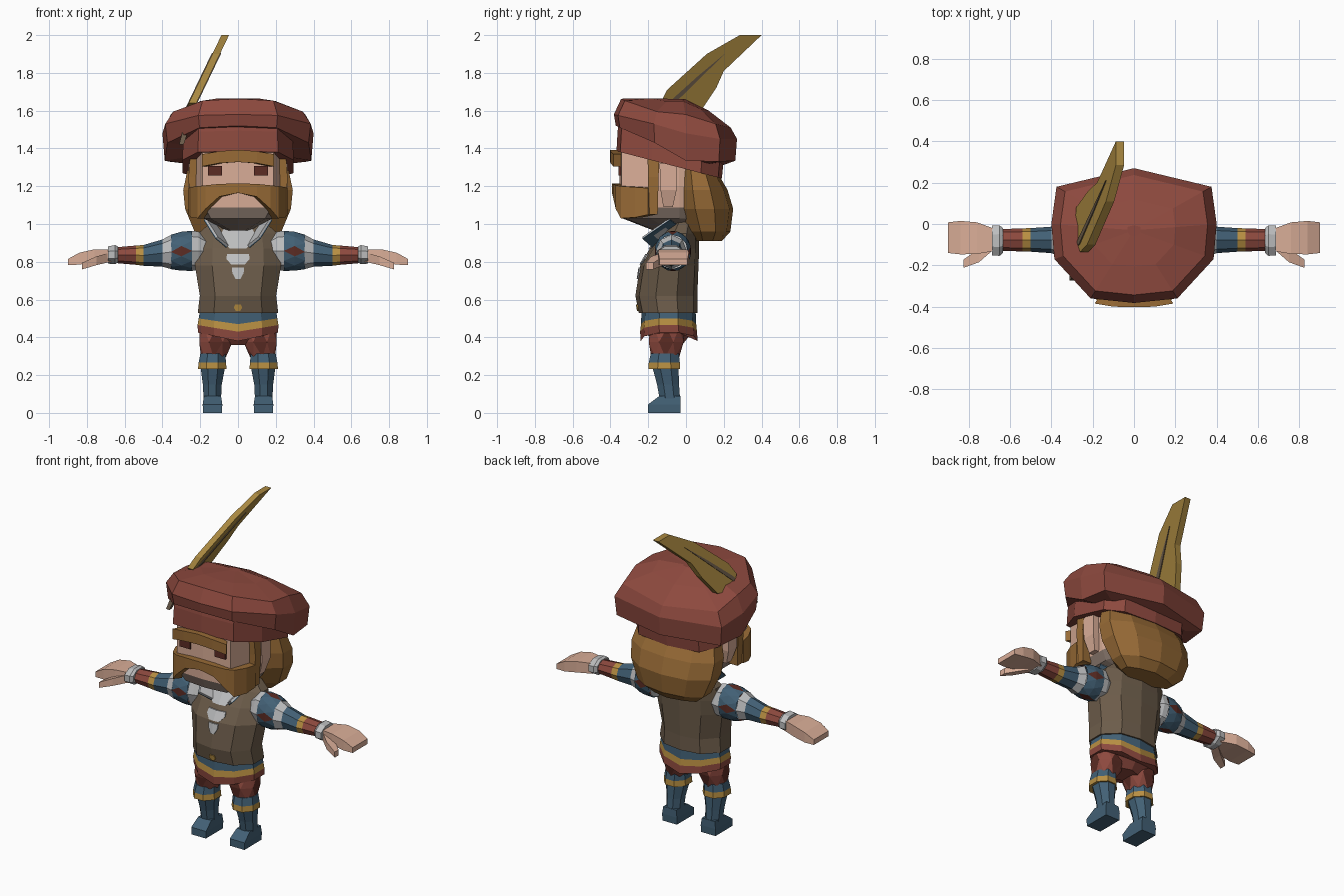
import bpy, bmesh, math

if "Cube" in bpy.data.objects:
    bpy.data.objects.remove(bpy.data.objects["Cube"])


def colour(name, r, g, b):
    m = bpy.data.materials.new(name)
    lin = [((c / 255 + 0.055) / 1.055) ** 2.4 for c in (r, g, b)]
    m.diffuse_color = (*lin, 1)
    m.use_nodes = True
    m.node_tree.nodes["Principled BSDF"].inputs["Base Color"].default_value = m.diffuse_color
    return m


RED = colour("brick red", 141, 73, 62)
DARK = colour("dark red", 92, 44, 36)
SKIN = colour("skin", 218, 174, 152)
VEST = colour("vest brown", 108, 92, 74)
HAIR = colour("ginger hair", 152, 107, 54)
BLUE = colour("slate blue", 66, 96, 117)
GOLD = colour("gold", 184, 143, 66)
WHITE = colour("linen white", 188, 189, 190)
STUBBLE = colour("stubble", 138, 121, 110)
PLUME = colour("plume olive", 170, 137, 65)


def make(name, verts, faces, mats, idx=None, mirror=False):
    me = bpy.data.meshes.new(name)
    me.from_pydata(verts, [], faces)
    for m in mats:
        me.materials.append(m)
    if idx:
        for p, i in zip(me.polygons, idx):
            p.material_index = i
    bm = bmesh.new()
    bm.from_mesh(me)
    bmesh.ops.recalc_face_normals(bm, faces=bm.faces)
    bm.to_mesh(me)
    bm.free()
    ob = bpy.data.objects.new(name, me)
    bpy.context.collection.objects.link(ob)
    if mirror:
        ob.modifiers.new("mirror", 'MIRROR').use_mirror_merge = False
    return ob


def loft(name, rings, mats, mirror=False):
    """Skin rings; mats is one material or one per segment."""
    n, k = len(rings[0]), len(rings) - 1
    seg = mats if isinstance(mats, list) else [mats] * k
    slots = list(dict.fromkeys(seg))
    faces, idx = [], []
    for j in range(k):
        for i in range(n):
            a, b = j * n + i, j * n + (i + 1) % n
            faces.append((a, b, b + n, a + n))
            idx.append(slots.index(seg[j]))
    faces += [tuple(range(n)), tuple(range(k * n, k * n + n))]
    idx += [slots.index(seg[0]), slots.index(seg[-1])]
    return make(name, [p for r in rings for p in r], faces, slots, idx, mirror)


def both(half):
    return half + [(-p[0], *p[1:]) for p in half[-2:0:-1]]


def ring(z, w, yf, yb, c=0.6, e=0.02, k=0, droop=0, back=0.33):
    d = yb - yf
    half = [(0, yf), (c * w, yf + e), (w, yf + .33 * d), (w, yb - back * d), (c * w, yb - e), (0, yb)]
    return [(x, y, z + k * y - droop * (1 - abs(x) / w)) for x, y in both(half)]


def ell(axis, pos, c, r, turn=0.5, n=8):
    q = 1 / math.cos(math.pi / n) if turn else 1
    pts = []
    for i in range(n):
        a = (i + turn) * 2 * math.pi / n
        u, v = c[0] + q * r[0] * math.cos(a), c[1] + q * r[1] * math.sin(a)
        pts.append((u, v, pos) if axis == 'z' else (pos, u, v))
    return pts


def puff(name, top, mid, low, base, accent):
    """Puffed cloth with four diamond slashes."""
    n, faces, idx = len(top), [], []
    for i in range(n):
        j, h, a = (i + 1) % n, (i - 1) % n, int(i % (n // 4) == 0)
        for o in (0, 2 * n):
            faces += [(o + i, n + h, n + i), (o + i, o + j, n + i)]
            idx += [a, 0]
    make(name, top + mid + low, faces, [base, accent], idx, True)


def rect_z(z, x0, x1, y0, y1):
    return [(x0, y0, z), (x1, y0, z), (x1, y1, z), (x0, y1, z)]


def rect_x(x, y0, y1, z0, z1):
    return [(x, y0, z0), (x, y1, z0), (x, y1, z1), (x, y0, z1)]


def arch(name, cols, mat, depth=0.04):
    """Facial hair strip from half columns (x, y, top, bottom)."""
    cols = [(-x, y, t, b) for x, y, t, b in cols[:0:-1]] + cols
    loft(name, [[(x, y, t), (x, y, b), (x * 0.84, y + depth, b), (x * 0.84, y + depth, t)]
                for x, y, t, b in cols], mat)


# Legs: shoes, stockings, garters, puffed breeches
loft("shoe", [rect_z(0, .085, .185, -.2, -.03), rect_z(.045, .083, .187, -.2, -.028),
              rect_z(.09, .09, .18, -.14, -.03)], BLUE, True)
loft("stocking", [ell('z', .07, (.136, -.085), (.046, .054)),
                  ell('z', .15, (.136, -.095), (.05, .058)),
                  ell('z', .25, (.133, -.11), (.066, .07))], BLUE, True)
loft("garter", [ell('z', .232, (.136, -.115), (.076, .084)),
                ell('z', .268, (.136, -.115), (.072, .082)),
                ell('z', .315, (.133, -.112), (.066, .074))], [GOLD, BLUE], True)
puff("breeches", ell('z', .45, (.115, -.1), (.09, .09), 0), ell('z', .375, (.117, -.105), (.088, .092)),
     ell('z', .295, (.13, -.11), (.066, .074), 0), RED, DARK)
loft("breeches_seat", [ring(.36, .1, -.16, -.02), ring(.41, .17, -.2, .02), ring(.48, .18, -.2, .03)], RED)

# Tunic hem with coloured stripes
loft("tunic_hem", [ring(.425, .212, -.24, .062, droop=.045), ring(.465, .214, -.243, .058, droop=.035),
                   ring(.5, .208, -.238, .054, droop=.03), ring(.56, .198, -.235, .05)],
     [RED, GOLD, BLUE])

# Vest
VR = [(.53, .213, -.25, .06), (.62, .202, -.268, .06), (.78, .228, -.243, .066),
      (.87, .224, -.192, .07), (.95, .21, -.13, .07), (1.03, .12, -.07, .06)]
loft("vest", [ring(*v) for v in VR], VEST)


def vest_y(x, z):
    for a, b in zip(VR, VR[1:]):
        if a[0] <= z <= b[0]:
            t = (z - a[0]) / (b[0] - a[0])
            w, y = a[1] + t * (b[1] - a[1]), a[2] + t * (b[2] - a[2])
            return y + .02 * abs(x) / (.6 * w)


def plate(name, rows, mat):
    rings = []
    for z, w in rows:
        y0, y1 = vest_y(0, z), vest_y(w, z)
        rings.append([(-w, y1 - .007, z), (0, y0 - .007, z), (w, y1 - .007, z),
                      (w, y1 + .002, z), (0, y0 + .002, z), (-w, y1 + .002, z)])
    loft(name, rings, mat)


plate("shirt_front", [(.87, .045), (.9, .068), (.95, .09), (.985, .07)], WHITE)
plate("upper_lacing", [(.785, .035), (.815, .062), (.84, .058)], WHITE)
plate("lower_lacing", [(.708, .012), (.74, .03), (.77, .032)], WHITE)
plate("belt_button", [(.54, .012), (.557, .022), (.574, .015)], GOLD)

# Raised collar flaps: white lining, blue outer side
BASE = [(.05, -.17, .872), (.1, -.03, .985)]
EDGE = [(.115, -.23, .925), (.178, -.085, 1.025)]


def flap(name, shift, mat):
    quads = [[(b[0] + s, b[1], b[2] - s), (e[0] + s, e[1], e[2] - s)]
             for s in (0, shift) for b, e in zip(BASE, EDGE)]
    loft(name, [quads[0] + quads[2][::-1], quads[1] + quads[3][::-1]], mat, True)


flap("collar_lining", -.008, WHITE)
flap("collar_outside", .004, BLUE)

# Arms: shoulder, slashed puff, striped sleeve, cuff
loft("shoulder", [ell('x', .17, (-.065, .855), (.07, .075), 0), ell('x', .21, (-.065, .858), (.09, .102), 0),
                  ell('x', .243, (-.068, .858), (.095, .106), 0)], WHITE, True)
puff("sleeve_puff", ell('x', .243, (-.068, .858), (.095, .106), 0, 12),
     ell('x', .3, (-.07, .856), (.094, .103), .5, 12),
     ell('x', .355, (-.073, .852), (.083, .091), 0, 12), BLUE, DARK)
loft("sleeve", [ell('x', x, (-.077, z), r, 0) for x, z, r in (
    (.353, .852, (.083, .091)), (.4, .846, (.064, .072)), (.5, .834, (.057, .055)), (.54, .835, (.056, .051)),
    (.645, .835, (.052, .042)))], [WHITE, BLUE, GOLD, RED], True)
loft("cuff", [ell('x', .635, (-.08, .838), (.06, .042)), ell('x', .65, (-.08, .838), (.074, .05)),
              ell('x', .688, (-.08, .836), (.072, .046))], WHITE, True)

# Hands
loft("hand", [rect_x(.67, -.13, -.025, .8, .865), rect_x(.76, -.145, .008, .797, .866),
              rect_x(.84, -.147, .015, .785, .848), rect_x(.9, -.14, .008, .782, .815)], SKIN, True)
loft("thumb", [rect_x(.675, -.12, -.06, .8, .85), rect_x(.75, -.185, -.12, .782, .828),
               rect_x(.825, -.212, -.172, .76, .795)], SKIN, True)

# Head with stubbled jaw underside
loft("head", [ring(.965, .06, -.17, .1), ring(1.028, .18, -.332, .11, .8, .015),
              ring(1.087, .205, -.35, .12, .85, .01),
              ring(1.2, .222, -.352, .12, .85, .01), ring(1.42, .222, -.352, .12, .85, .01)],
     [STUBBLE, STUBBLE, SKIN, SKIN])
loft("ear", [rect_z(1.09, .2, .235, -.12, -.07), rect_z(1.18, .2, .262, -.135, -.05),
             rect_z(1.32, .2, .262, -.14, -.05)], SKIN, True)
loft("eye", [rect_z(1.257, .085, .16, -.358, -.34), rect_z(1.306, .085, .16, -.358, -.34)], DARK, True)

# Facial hair and back hair
arch("eyebrow", [(0, -.402, 1.393, 1.328), (.1, -.4, 1.385, 1.322), (.19, -.385, 1.37, 1.305)], HAIR, .05)
arch("beard", [(0, -.392, 1.215, 1.165), (.1, -.387, 1.212, 1.145), (.172, -.372, 1.205, 1.08),
               (.215, -.345, 1.2, 1.03), (.25, -.27, 1.195, 1.035), (.262, -.2, 1.19, 1.05)], HAIR)
loft("sideburn", [rect_z(1.05, .195, .255, -.2, -.15), rect_z(1.25, .21, .262, -.2, -.145),
                  rect_z(1.38, .21, .252, -.205, -.14)], HAIR, True)
loft("back_hair", [ring(.91, .17, .04, .19), ring(.96, .23, .0, .235), ring(1.08, .28, -.05, .25),
                   ring(1.18, .29, -.055, .22), ring(1.305, .265, -.05, .175, k=-.27)], HAIR)

# Hat: band and tilted crown
loft("hat_band", [ring(1.29, .295, -.368, .19, .72, k=-.26, back=.2),
                  ring(1.4, .29, -.362, .2, .72, k=-.26, back=.2),
                  ring(1.47, .29, -.35, .2, .72, k=-.26, back=.2)], RED)
OUT = [(0, -.382), (.21, -.36), (.385, -.17), (.4, 0), (.375, .18), (0, .27)]


def crown(s, *heights):
    return both([(x * s, -.03 + (y + .03) * s, z) for (x, y), z in zip(OUT, heights)])


loft("hat_crown", [crown(.74, 1.48, 1.48, 1.42, 1.35, 1.32, 1.31),
                   crown(.97, 1.52, 1.51, 1.43, 1.335, 1.33, 1.335),
                   crown(1, 1.58, 1.575, 1.53, 1.48, 1.45, 1.45),
                   crown(.89, 1.663, 1.653, 1.595, 1.58, 1.53, 1.51),
                   crown(.5, 1.665, 1.665, 1.65, 1.65, 1.61, 1.6),
                   crown(.08, *[1.662] * 6)], RED)


# Feather lying in a leaning plane, with quill
def leaf(name, pts, t, mat):
    loft(name, [[(-.25 + .48 * (z - 1.62) + o, y, z) for y, z in pts] for o in (-t, t)], mat)


leaf("feather", [(-.135, 1.64), (-.1, 1.71), (.11, 1.9), (.285, 2.0), (.4, 2.0), (.2, 1.81),
                 (.16, 1.72), (.08, 1.6), (-.06, 1.58)], .02, PLUME)
leaf("quill", [(-.105, 1.628), (-.09, 1.645), (.06, 1.78), (.21, 1.905), (.07, 1.767), (-.085, 1.615)], .025, VEST)
loft("quill_tip", [ell('z', 1.42, (-.3, -.262), (.012, .012), n=4),
                   ell('z', 1.52, (-.27, -.23), (.016, .016), n=4)], VEST)
